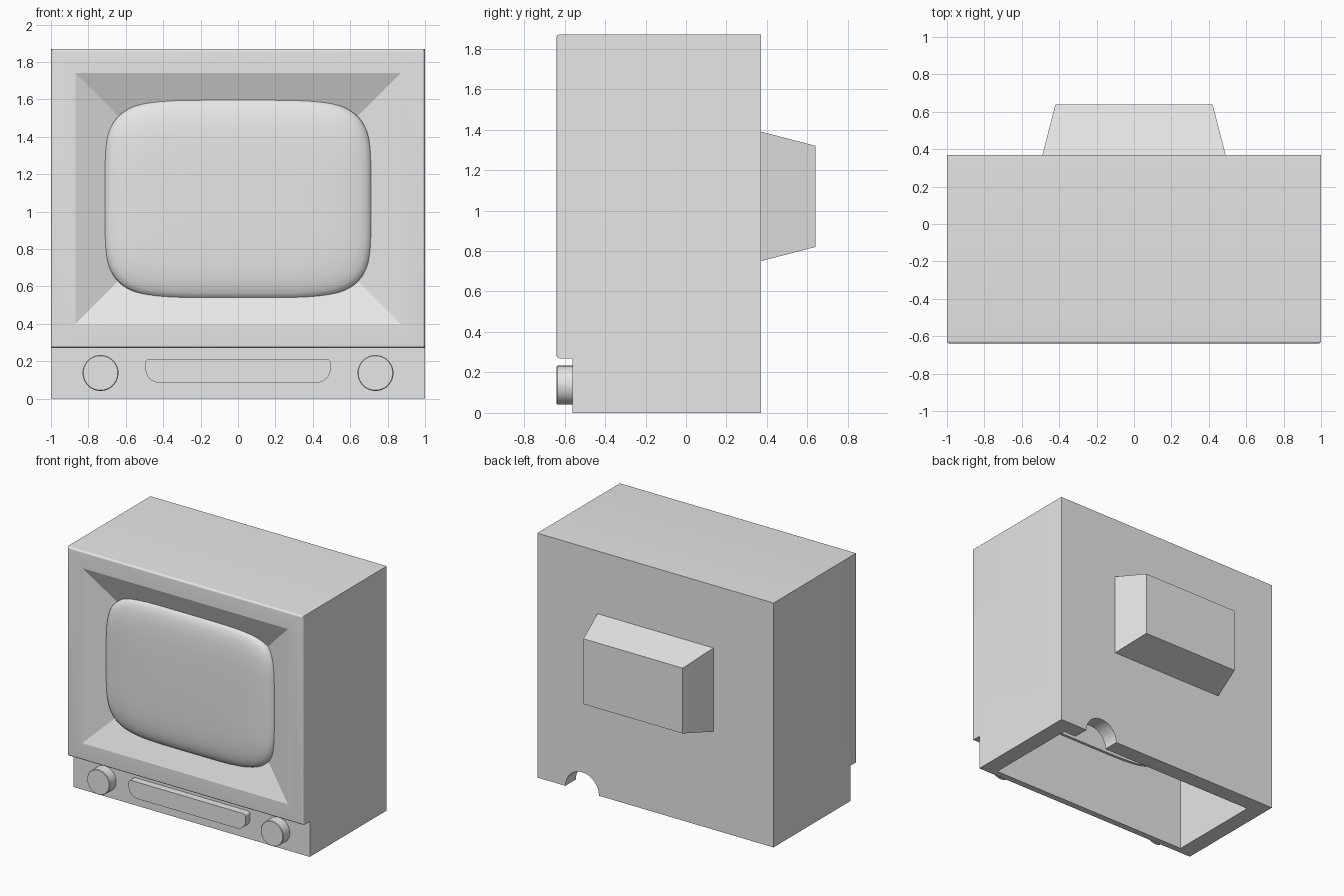
import bpy
import bmesh
from math import sin, cos, pi, radians, copysign
from mathutils import Vector

if "Cube" in bpy.data.objects:
    bpy.data.objects.remove(bpy.data.objects["Cube"], do_unlink=True)

grey = bpy.data.materials.new("plain_grey")
grey.use_nodes = True
COLOUR = (0.8, 0.8, 0.8, 1)
grey.diffuse_color = COLOUR
grey.node_tree.nodes["Principled BSDF"].inputs["Base Color"].default_value = COLOUR


def finish(name, bm):
    """Turn a bmesh into a named grey object."""
    bmesh.ops.recalc_face_normals(bm, faces=bm.faces)
    mesh = bpy.data.meshes.new(name)
    bm.to_mesh(mesh)
    bm.free()
    obj = bpy.data.objects.new(name, mesh)
    bpy.context.collection.objects.link(obj)
    mesh.materials.append(grey)
    return obj


def activate(obj):
    bpy.ops.object.select_all(action="DESELECT")
    obj.select_set(True)
    bpy.context.view_layer.objects.active = obj


def smooth(obj, degrees):
    activate(obj)
    bpy.ops.object.shade_smooth_by_angle(angle=radians(degrees))


def loft(name, rings):
    """Skin a list of closed rings of points and cap both ends."""
    bm = bmesh.new()
    loops = [[bm.verts.new(p) for p in ring] for ring in rings]
    n = len(loops[0])
    for a, b in zip(loops, loops[1:]):
        for i in range(n):
            j = (i + 1) % n
            bm.faces.new((a[i], a[j], b[j], b[i]))
    bm.faces.new(loops[0])
    bm.faces.new(loops[-1])
    return finish(name, bm)


def rectangle(y, z, hx, hz):
    return [(sx * hx, y, z + sz * hz) for sx, sz in ((-1, -1), (1, -1), (1, 1), (-1, 1))]


def circle(x, y, z, r, n=48):
    return [(x + r * cos(2 * pi * i / n), y, z + r * sin(2 * pi * i / n)) for i in range(n)]


def cut(target, cutter):
    mod = target.modifiers.new("cut", "BOOLEAN")
    mod.operation = "DIFFERENCE"
    mod.solver = "EXACT"
    mod.object = cutter
    activate(target)
    bpy.ops.object.modifier_apply(modifier=mod.name)
    bpy.data.objects.remove(cutter, do_unlink=True)


FRONT, PANEL, BACK, TOP, STEP = -0.64, -0.56, 0.37, 1.87, 0.27

# Cabinet: stepped side profile swept across the width
profile = [(PANEL, 0), (BACK, 0), (BACK, TOP), (FRONT, TOP), (FRONT, STEP), (PANEL, STEP)]
cabinet = loft("cabinet", [[(x, y, z) for y, z in profile] for x in (-1, 1)])

# Rounded rim around the upper front
bm = bmesh.new()
bm.from_mesh(cabinet.data)
rim = [e for e in bm.edges if all(abs(v.co.y - FRONT) < 1e-4 for v in e.verts)]
bmesh.ops.bevel(bm, geom=rim, offset=0.016, segments=6, profile=0.5, affect="EDGES")
bm.to_mesh(cabinet.data)
bm.free()

# Hollow inside open at the bottom, sloping screen recess, cable notch
cut(cabinet, loft("hollow_cutter", [rectangle(y, 0.82, 0.87, 0.92) for y in (-0.51, 0.245)]))
cut(cabinet, loft("recess_cutter", [rectangle(FRONT + d, 1.07, 0.87 - 2.5 * d, 0.67 - 2.5 * d)
                                    for d in (-0.05, 0.18)]))
cut(cabinet, loft("notch_cutter", [circle(0.62, y, 0, 0.142) for y in (0.2, 0.5)]))
smooth(cabinet, 10)


# Bulging picture tube with a soft rounded outline
def tube_ring(y, inset, n=96, power=4.7):
    ring = []
    for i in range(n):
        c, s = cos(2 * pi * i / n), sin(2 * pi * i / n)
        ring.append(((0.715 - inset) * copysign(abs(c) ** (2 / power), c), y,
                     1.067 + (0.535 - inset) * copysign(abs(s) ** (2 / power), s)))
    return ring


tube_steps = [(-0.49, 0.0), (-0.57, 0.0), (-0.585, 0.008), (-0.6, 0.03), (-0.612, 0.065),
              (-0.621, 0.11), (-0.627, 0.17), (-0.631, 0.26), (-0.633, 0.38)]
smooth(loft("screen", [tube_ring(y, inset) for y, inset in tube_steps]), 40)

# Tapered housing on the back
loft("back_housing", [rectangle(BACK - 0.01, 1.07, 0.49, 0.32),
                      rectangle(BACK, 1.07, 0.49, 0.32),
                      rectangle(0.64, 1.07, 0.42, 0.25)])

# Control knobs
for side, x in (("right", -0.735), ("left", 0.735)):
    knob = loft(side + "_knob", [circle(x, PANEL + 0.01, 0.137, 0.096),
                                 circle(x, FRONT + 0.004, 0.137, 0.096),
                                 circle(x, FRONT, 0.137, 0.092)])
    smooth(knob, 30)


# Speaker bar: small upper corners, wide lower corners
def corner(cx, cz, r, start, n=8):
    return [(cx + r * cos(start + pi / 2 * i / n), cz + r * sin(start + pi / 2 * i / n))
            for i in range(n + 1)]


outline = (corner(0.475, 0.192, 0.02, 0) + corner(-0.475, 0.192, 0.02, pi / 2)
           + corner(-0.42, 0.16, 0.075, pi) + corner(0.42, 0.16, 0.075, 1.5 * pi))
bar = loft("speaker_bar", [[(x, y, z) for x, z in outline] for y in (PANEL + 0.01, -0.615)])
smooth(bar, 30)
